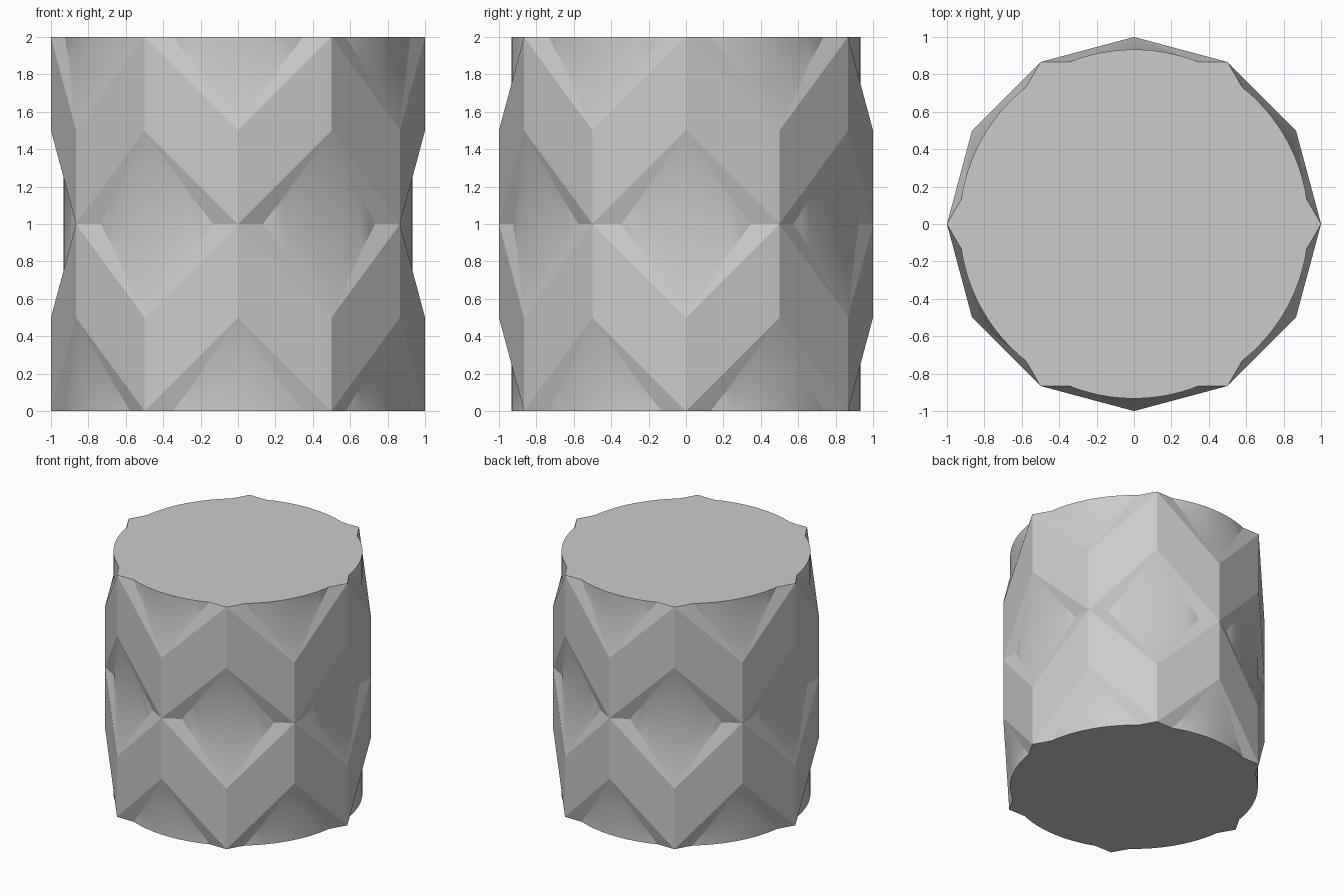
import bpy, bmesh
from math import cos, sin, pi, radians

cube = bpy.data.objects.get("Cube")
if cube:
    bpy.data.objects.remove(cube, do_unlink=True)

# Single plain grey
grey = bpy.data.materials.new("plain grey")
grey.use_nodes = True
colour = (0.6, 0.6, 0.6, 1)
grey.diffuse_color = colour
grey.node_tree.nodes["Principled BSDF"].inputs["Base Color"].default_value = colour


def make_object(name, bm):
    bmesh.ops.recalc_face_normals(bm, faces=bm.faces)
    mesh = bpy.data.meshes.new(name)
    bm.to_mesh(mesh)
    bm.free()
    mesh.materials.append(grey)
    obj = bpy.data.objects.new(name, mesh)
    bpy.context.collection.objects.link(obj)
    return obj


# Folded shell: two zigzag bands with triangular folds between them
bm = bmesh.new()
SIDES = 12


def column(i):
    a = 2 * pi * i / SIDES
    heights = (0.5, 1, 1.5) if i % 2 else (0, 0.5, 1.5, 2)
    return [bm.verts.new((cos(a), sin(a), z)) for z in heights]


cols = [column(i) for i in range(SIDES)]
for i in range(0, SIDES, 2):
    prev, mid, nxt, after = (cols[(i + k) % SIDES] for k in (-1, 0, 1, 2))
    for side in (prev, nxt):
        bm.faces.new((mid[0], side[0], side[1], mid[1]))   # lower band
        bm.faces.new((side[1], mid[2], mid[3], side[2]))   # upper band
    # Waist diamond folded along its horizontal chord
    bm.faces.new((prev[1], nxt[1], mid[2]))
    bm.faces.new((prev[1], nxt[1], mid[1]))
    # Half diamonds at both rims
    bm.faces.new((mid[0], after[0], nxt[0]))
    bm.faces.new((mid[3], after[3], nxt[2]))
for end in (0, 3):
    bm.faces.new([c[end] for c in cols[::2]])
body = make_object("folded_cylinder", bm)

# Round core that bulges through the folds
bm = bmesh.new()
bmesh.ops.create_cone(bm, cap_ends=True, segments=96, radius1=0.933,
                      radius2=0.933, depth=2)
bmesh.ops.translate(bm, vec=(0, 0, 1), verts=bm.verts)
core = make_object("round_core", bm)

# Fuse the core into the shell
bpy.ops.object.select_all(action="DESELECT")
body.select_set(True)
bpy.context.view_layer.objects.active = body
union = body.modifiers.new("union", "BOOLEAN")
union.operation = "UNION"
union.solver = "EXACT"
union.object = core
bpy.ops.object.modifier_apply(modifier=union.name)
bpy.data.objects.remove(core, do_unlink=True)
bpy.ops.object.shade_smooth_by_angle(angle=radians(20))
